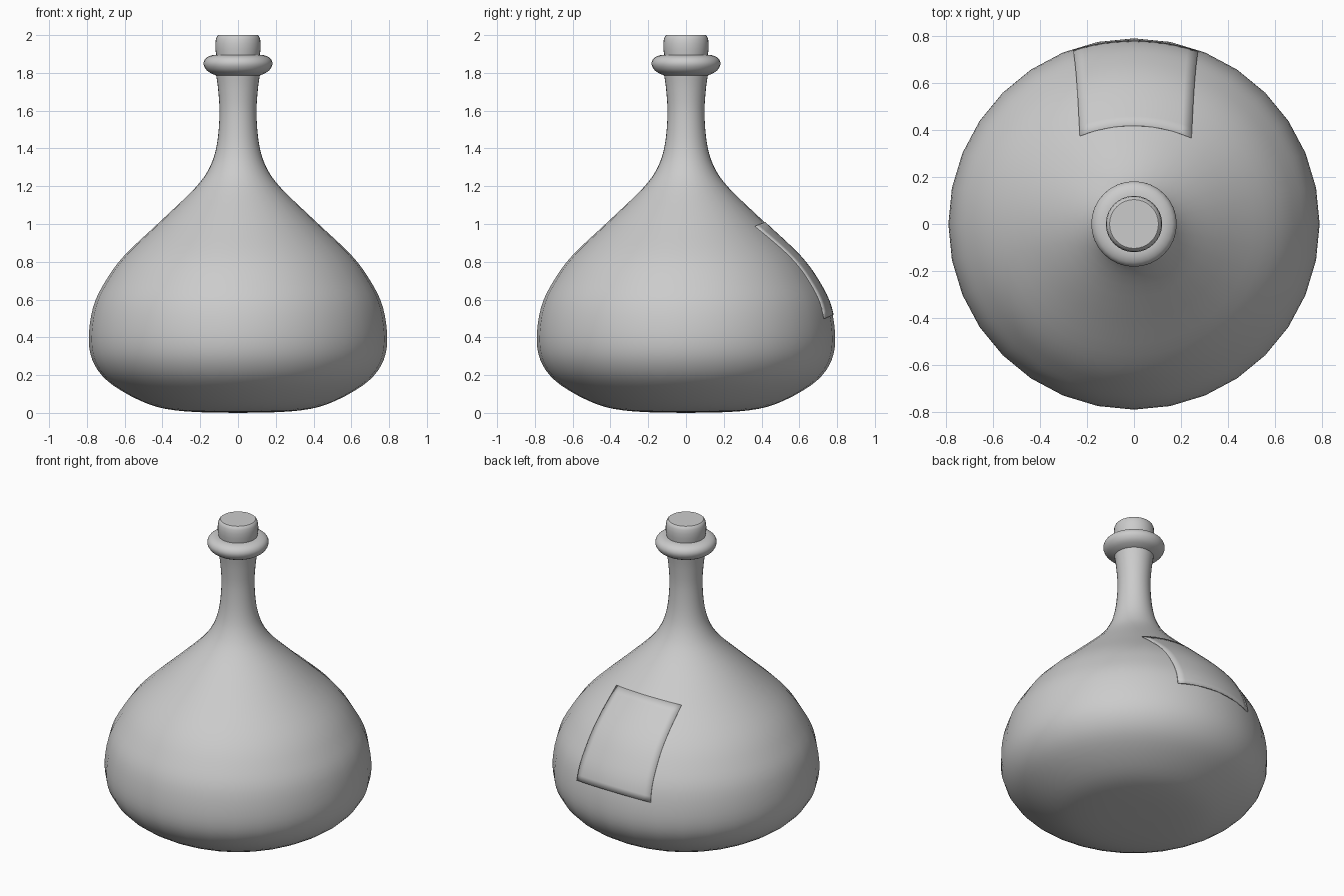
import bpy
import bmesh
import math
from mathutils import Vector

cube = bpy.data.objects.get("Cube")
if cube:
    bpy.data.objects.remove(cube, do_unlink=True)

SIDES = 32

grey = bpy.data.materials.new("plain_grey")
grey.use_nodes = True
colour = (0.6, 0.6, 0.6, 1)
grey.diffuse_color = colour
grey.node_tree.nodes["Principled BSDF"].inputs["Base Color"].default_value = colour


def smooth_profile(points, steps):
    """Run a rounded curve through (radius, height) points."""
    p = [Vector(q) for q in points]
    p = [p[0]] + p + [p[-1]]
    out = []
    for a, b, c, d in zip(p, p[1:], p[2:], p[3:]):
        for i in range(steps):
            t = i / steps
            out.append(b + 0.5 * t * (c - a + t * (2 * a - 5 * b + 4 * c - d
                                                 + t * (3 * (b - c) + d - a))))
    return out + [p[-1]]


def finish(name, bm):
    """Turn a bmesh into a smooth shaded object."""
    bmesh.ops.recalc_face_normals(bm, faces=bm.faces)
    mesh = bpy.data.meshes.new(name)
    bm.to_mesh(mesh)
    bm.free()
    mesh.materials.append(grey)
    mesh.shade_smooth()
    mesh.set_sharp_from_angle(angle=math.radians(40))
    obj = bpy.data.objects.new(name, mesh)
    bpy.context.collection.objects.link(obj)
    return obj


def lathe(name, profile, closed=False):
    """Spin a profile about the vertical axis."""
    bm = bmesh.new()
    verts = [bm.verts.new((0, r, z)) for r, z in profile]
    edges = [bm.edges.new(pair) for pair in zip(verts, verts[1:])]
    if closed:
        edges.append(bm.edges.new((verts[-1], verts[0])))
    bmesh.ops.spin(bm, geom=verts + edges, axis=(0, 0, 1), cent=(0, 0, 0),
                   angle=math.tau, steps=SIDES)
    bmesh.ops.remove_doubles(bm, verts=bm.verts, dist=0.0005)
    return finish(name, bm)


# Bottle body and neck
body = smooth_profile([
    (0, 0), (0.28, 0.008), (0.47, 0.045), (0.66, 0.145), (0.757, 0.25),
    (0.79, 0.38), (0.767, 0.56), (0.70, 0.70), (0.60, 0.835), (0.41, 1.015),
    (0.228, 1.19), (0.15, 1.30), (0.112, 1.42), (0.098, 1.58),
    (0.105, 1.71), (0.118, 1.80)], 4)
lathe("bottle_body", body)

# Rounded lip around the mouth
lathe("bottle_lip", smooth_profile([
    (0.10, 1.785), (0.118, 1.787), (0.162, 1.81), (0.182, 1.845),
    (0.172, 1.876), (0.14, 1.893), (0.10, 1.895)], 3), closed=True)

# Stopper with a softened top edge
lathe("stopper", [(0, 1.86), (0.112, 1.86), (0.116, 1.90), (0.12, 1.925),
                  (0.12, 1.955), (0.117, 1.98), (0.111, 1.994),
                  (0.104, 2.0), (0, 2.0)])


# Label wrapped onto the back of the body
def body_radius(z):
    for a, b in zip(body, body[1:]):
        if a.y <= z <= b.y:
            return a.x + (b.x - a.x) * (z - a.y) / (b.y - a.y)
    return 0


COLS, ROWS = 12, 14
bm = bmesh.new()
grid = []
for j in range(ROWS + 1):
    v = j / ROWS
    row = []
    for i in range(COLS + 1):
        u = 2 * i / COLS - 1
        z = 0.52 + 0.49 * v - 0.02 * u * u
        x = 0.007 + u * (0.268 - 0.03 * v)
        r = body_radius(z) + 0.005
        row.append(bm.verts.new((x, math.sqrt(r * r - x * x), z)))
    grid.append(row)
for low, high in zip(grid, grid[1:]):
    for i in range(COLS):
        bm.faces.new((low[i + 1], low[i], high[i], high[i + 1]))
label = finish("label", bm)
thickness = label.modifiers.new("thickness", 'SOLIDIFY')
thickness.thickness = 0.008
thickness.offset = -1
